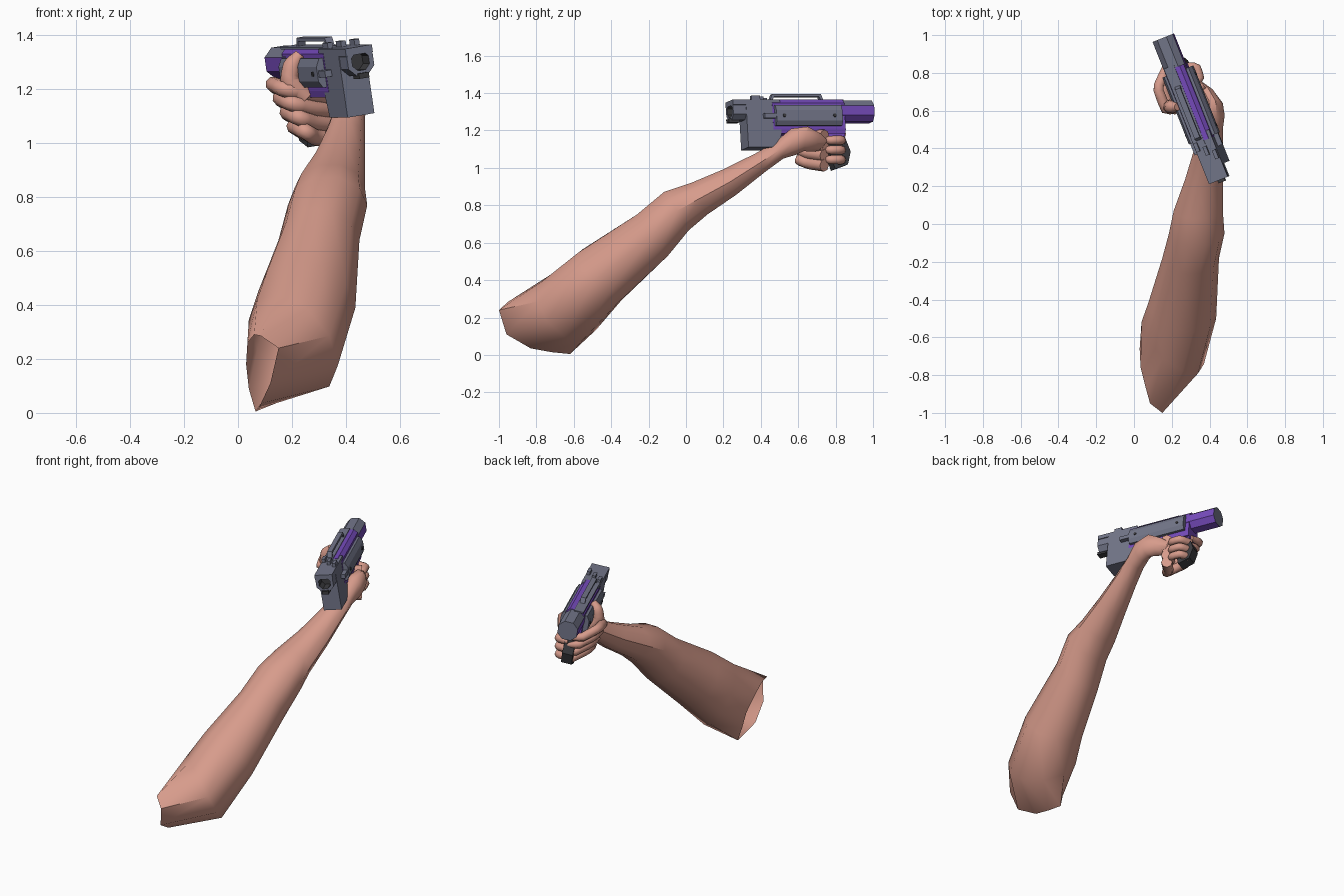
import bpy, bmesh
from math import sin, cos, pi, radians
from mathutils import Matrix, Vector

cube = bpy.data.objects.get("Cube")
if cube:
    bpy.data.objects.remove(cube, do_unlink=True)


def material(name, rgb):
    m = bpy.data.materials.new(name)
    m.use_nodes = True
    m.diffuse_color = (*rgb, 1)
    m.node_tree.nodes["Principled BSDF"].inputs["Base Color"].default_value = (*rgb, 1)
    return m


SKIN = material("skin", (0.68, 0.33, 0.26))
GREY = material("blue grey metal", (0.17, 0.18, 0.25))
PURPLE = material("purple shell", (0.18, 0.07, 0.5))
DARK = material("dark rubber", (0.045, 0.045, 0.05))

# Frame of the blaster: length on local y, turned and slightly rolled
GUN = (Matrix.Translation((0.305, 0.61, 1.3))
       @ Matrix.Rotation(radians(21.7), 4, 'Z') @ Matrix.Rotation(radians(-9), 4, 'Y'))


def finish(name, bm, mats, matrix=None, smooth=None):
    bmesh.ops.recalc_face_normals(bm, faces=bm.faces)
    mesh = bpy.data.meshes.new(name)
    bm.to_mesh(mesh)
    bm.free()
    for m in mats:
        mesh.materials.append(m)
    ob = bpy.data.objects.new(name, mesh)
    bpy.context.collection.objects.link(ob)
    if matrix:
        ob.matrix_world = matrix
    if smooth:
        shade(ob, smooth)
    return ob


def shade(ob, angle):
    bpy.ops.object.select_all(action='DESELECT')
    ob.select_set(True)
    bpy.context.view_layer.objects.active = ob
    bpy.ops.object.shade_smooth_by_angle(angle=radians(angle))


def skin_rings(bm, rings):
    rows = [[bm.verts.new(p) for p in ring] for ring in rings]
    n = len(rows[0])
    for a, b in zip(rows, rows[1:]):
        for i in range(n):
            bm.faces.new((a[i], a[(i + 1) % n], b[(i + 1) % n], b[i]))
    return rows


def prism(name, profile, lo, hi, mats, axis='y', rule=None):
    """Extrude a profile along y (points are x, z) or along x (points are y, z)."""
    bm = bmesh.new()
    place = (lambda p, t: (p[0], t, p[1])) if axis == 'y' else (lambda p, t: (t, p[0], p[1]))
    rows = skin_rings(bm, [[place(p, t) for p in profile] for t in (lo, hi)])
    for row in rows:
        bm.faces.new(row)
    bm.normal_update()
    bmesh.ops.recalc_face_normals(bm, faces=bm.faces)
    if rule:
        for f in bm.faces:
            f.material_index = rule(f.normal)
    return finish(name, bm, mats, GUN)


def box(name, x0, x1, y0, y1, z0, z1, mat):
    return prism(name, [(x0, z0), (x1, z0), (x1, z1), (x0, z1)], y0, y1, [mat])


def octagon(r, z=0.0, cut=0.45):
    c = r * cut
    return [(x, y + z) for x, y in ((-r, -c), (-c, -r), (c, -r), (r, -c),
                                    (r, c), (c, r), (-c, r), (-r, c))]


# Blaster body, rear tube and fore block
prism("body_shell", [(-.05, -.125), (.05, -.125), (.055, -.1), (.055, .04), (.035, .06),
                     (-.035, .06), (-.055, .04), (-.055, -.1)], -.18, .235, [PURPLE])
prism("rear_tube", octagon(.058), .2, .405, [PURPLE, GREY], rule=lambda n: int(n.z > .5 or n.y > .9))
box("top_strip", -.05, .008, -.2, .25, .055, .064, GREY)
prism("fore_block", [(-.33, -.2), (-.15, -.2), (-.135, -.12), (-.135, .058), (-.33, .058)],
      -.054, .054, [GREY], axis='x')

# Muzzle with a recessed dark bore
bm = bmesh.new()
steps = [(.052, -.31), (.052, -.405), (.034, -.405), (.034, -.34)]
rows = skin_rings(bm, [[(x, y, z) for x, z in octagon(r, .004)] for r, y in steps])
bm.faces.ensure_lookup_table()
for f in bm.faces[-8:]:
    f.material_index = 1
bm.faces.new(rows[-1]).material_index = 1
finish("muzzle", bm, [GREY, DARK], GUN)
box("muzzle_top_lip", -.054, .054, -.405, -.32, .03, .058, GREY)
box("muzzle_lower_lip", -.02, .02, -.42, -.36, -.06, -.04, DARK)

# Side housings, bolts and tabs on both sides
for side, word in ((1, "left"), (-1, "right")):
    prism(f"{word}_housing", [(side * x, z) for x, z in
          ((.045, -.085), (.07, -.085), (.085, -.06), (.085, -.005), (.07, .025), (.045, .025))],
          -.17, .21, [GREY])
    box(f"{word}_tab", *sorted((side * .05, side * .08)), -.235, -.165, -.045, -.02, GREY)
    for k, y in enumerate((-.125, .165)):
        prism(f"{word}_bolt_{k}", [(y + .01 * cos(a * pi / 3), -.032 + .01 * sin(a * pi / 3))
              for a in range(6)], *sorted((side * .08, side * .089)), [DARK], axis='x')

# Top carry rail and sight fins
prism("top_rail", [(-.17, .06), (-.155, .096), (.125, .096), (.14, .06), (.125, .06),
                   (.115, .082), (-.145, .082), (-.155, .06)], -.03, .0, [GREY], axis='x')
for k, (x, y) in enumerate(((-.04, -.2), (.0, -.235), (.04, -.27))):
    box(f"sight_fin_{k}", x - .01, x + .01, y - .025, y + .025, .05, .08, GREY)

# Grip and its bracket
prism("grip", [(.11, -.11), (.225, -.11), (.265, -.22), (.245, -.29), (.17, -.315)],
      -.032, .032, [DARK], axis='x')
prism("grip_bracket", [(.05, -.12), (.235, -.12), (.235, -.15), (.12, -.16)],
      -.04, .04, [PURPLE], axis='x')

# Arm: oblique open shoulder edge, then sections up to the palm
shoulder = [(.12, -.96, .11), (.15, -1, .24), (.085, -.95, .285), (.06, -.86, .29),
            (.035, -.76, .26), (.03, -.66, .18), (.04, -.63, .09), (.065, -.62, .005),
            (.075, -.72, .015), (.085, -.83, .035)]
# x, y, z, half width, half depth, tilt, skew along the arm
sections = [(.205, -.63, .26, .165, .2, 37, .14),
            (.255, -.46, .42, .18, .18, 37, .05),
            (.3, -.18, .64, .15, .145, 37, 0),
            (.332, -.05, .77, .147, .128, 33, 0),
            (.34, .07, .835, .13, .1, 28, 0),
            (.37, .235, .925, .1, .08, 28, 0),
            (.395, .4, 1.03, .075, .058, 30, 0),
            (.408, .5, 1.095, .062, .052, 25, 0),
            (.42, .575, 1.14, .06, .075, 10, 0),
            (.415, .64, 1.155, .055, .07, -10, 0),
            (.375, .7, 1.135, .05, .055, -25, 0),
            (.34, .74, 1.12, .03, .035, -30, 0)]
rings = [shoulder]
for x, y, z, w, d, tilt, skew in sections:
    t = radians(tilt)
    along, up = Vector((0, cos(t), sin(t))), Vector((0, -sin(t), cos(t)))
    rings.append([Vector((x, y, z)) + Vector((w, 0, 0)) * cos(a) + up * d * sin(a)
                  - along * skew * cos(a) for a in (i * pi / 5 for i in range(10))])
bm = bmesh.new()
bm.faces.new(skin_rings(bm, rings)[-1])
finish("arm", bm, [SKIN], smooth=40)


def finger(name, points, radius):
    """Tapered tube along a path, rounded at the tip."""
    cu = bpy.data.curves.new(name, 'CURVE')
    cu.dimensions = '3D'
    cu.bevel_depth = radius
    cu.bevel_resolution = 2
    cu.resolution_u = 4
    cu.use_fill_caps = True
    sp = cu.splines.new('NURBS')
    sp.use_endpoint_u = True
    sp.order_u = 3
    sp.points.add(len(points) - 1)
    for i, (q, p) in enumerate(zip(sp.points, points)):
        q.co = (*p, 1)
        q.radius = .55 if i == len(points) - 1 else 1.1 - .06 * i
    cu.materials.append(SKIN)
    ob = bpy.data.objects.new(name, cu)
    bpy.context.collection.objects.link(ob)
    bpy.ops.object.select_all(action='DESELECT')
    ob.select_set(True)
    bpy.context.view_layer.objects.active = ob
    bpy.ops.object.convert(target='MESH')
    shade(bpy.context.object, 50)


# Fingers wrap the grip, each lower one sitting closer in
for k, word in enumerate(("index", "middle", "ring", "little")):
    z, s = 1.2 - .052 * k, .026 * k
    finger(f"{word}_finger", [(.36, .74, z - .03), (.28, .66, z - .02), (.17 + s, .6, z),
                              (.125 + s, .72, z + .02), (.17 + s, .82, z - .01),
                              (.25 + s / 2, .84, z - .02)], .031)
    if k:
        finger(f"{word}_fingertip", [(.25, .83, z), (.33, .83, z), (.35, .77, z), (.3, .73, z)], .024)
finger("thumb", [(.25, .64, 1.17), (.19, .62, 1.23), (.2, .62, 1.29), (.23, .62, 1.33)], .036)
